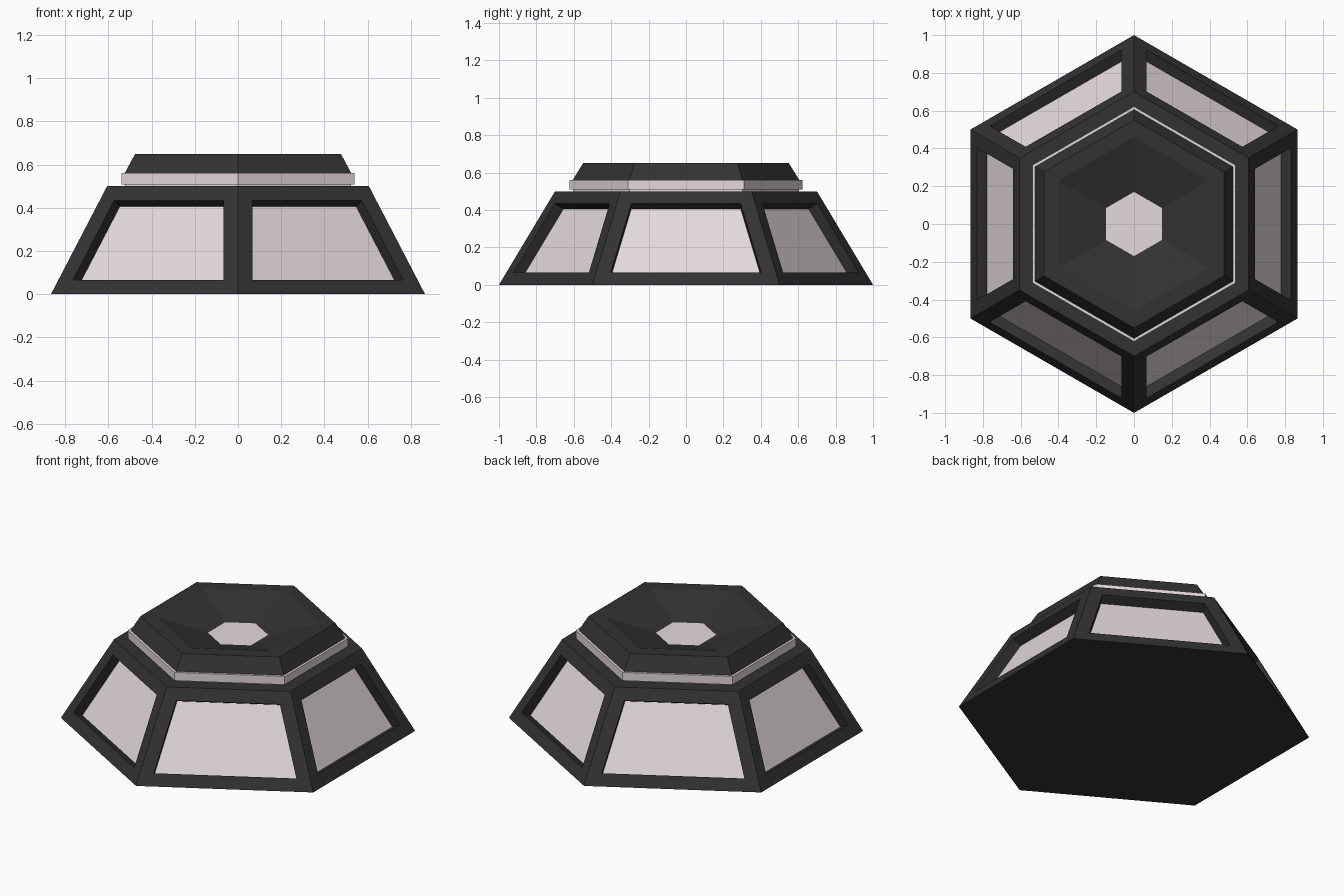
import bpy, bmesh, math

if "Cube" in bpy.data.objects:
    bpy.data.objects.remove(bpy.data.objects["Cube"])


def material(name, rgb):
    m = bpy.data.materials.new(name)
    m.diffuse_color = (*rgb, 1)
    m.use_nodes = True
    m.node_tree.nodes["Principled BSDF"].inputs["Base Color"].default_value = m.diffuse_color
    return m


DARK = material("dark metal", (0.032, 0.032, 0.032))
LIGHT = material("pale glass", (0.78, 0.70, 0.71))


def hex_ring(bm, r, z):
    return [bm.verts.new((r * math.cos(math.radians(30 + 60 * k)),
                          r * math.sin(math.radians(30 + 60 * k)), z)) for k in range(6)]


def hex_loft(name, profile, mats, edit=None):
    """Six-sided solid through (radius, z) rings, capped at both ends."""
    bm = bmesh.new()
    rings = [hex_ring(bm, r, z) for r, z in profile]
    for a, b in zip(rings, rings[1:]):
        for k in range(6):
            j = (k + 1) % 6
            bm.faces.new((a[k], a[j], b[j], b[k]))
    bm.faces.new(rings[0][::-1])
    bm.faces.new(rings[-1])
    bmesh.ops.recalc_face_normals(bm, faces=bm.faces)
    if edit:
        edit(bm)
    me = bpy.data.meshes.new(name)
    bm.to_mesh(me)
    bm.free()
    for m in mats:
        me.materials.append(m)
    ob = bpy.data.objects.new(name, me)
    bpy.context.collection.objects.link(ob)
    return ob


def cut_windows(bm):
    # frame each sloping side, then sink the pane straight inwards
    sides = [f for f in bm.faces if abs(f.normal.z) < 0.9]
    bmesh.ops.inset_individual(bm, faces=sides, thickness=0.075, use_even_offset=True)
    for f in sides:
        n = f.normal.copy()
        new = bmesh.ops.extrude_discrete_faces(bm, faces=[f])["faces"][0]
        bmesh.ops.translate(bm, verts=new.verts, vec=-0.06 * n)
        new.material_index = 1


# tapered housing with six recessed panes
hex_loft("housing", [(1.0, 0), (0.7, 0.5)], [DARK, LIGHT], cut_windows)

# pale light band between housing and cap
hex_loft("light_band", [(0.605, 0.498), (0.605, 0.509), (0.622, 0.509), (0.622, 0.56)], [LIGHT])


# cap with a shallow dish and a pale lens at its bottom
def colour_lens(bm):
    for f in bm.faces:
        if all(v.co.xy.length < 0.2 for v in f.verts):
            f.material_index = 1


hex_loft("cap", [(0.607, 0.558), (0.55, 0.65), (0.46, 0.65), (0.17, 0.562)],
         [DARK, LIGHT], colour_lens)
